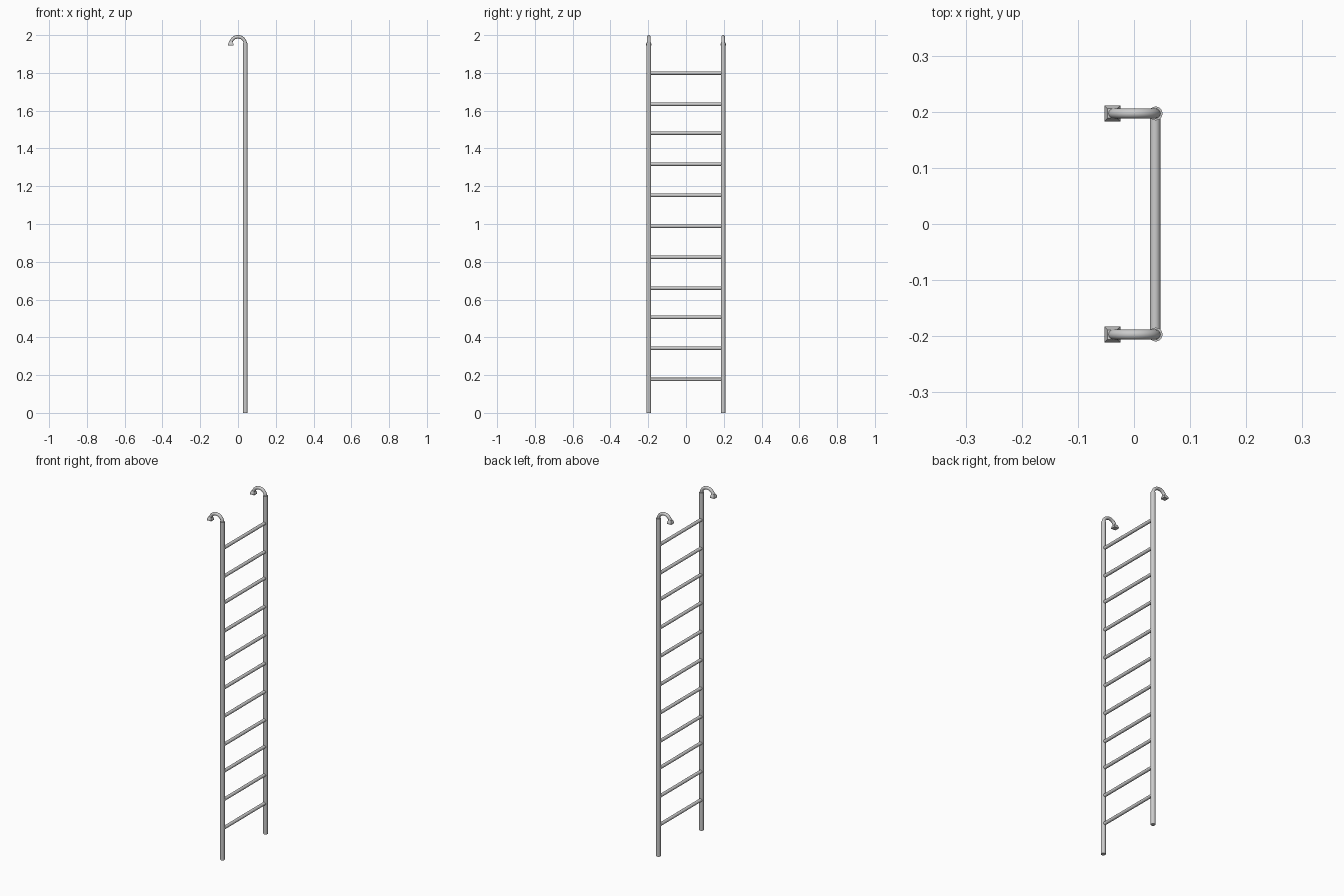
import bpy, math
from mathutils import Vector

if "Cube" in bpy.data.objects:
    bpy.data.objects.remove(bpy.data.objects["Cube"])

RAIL_X, RAIL_Y = 0.0385, 0.197
RAIL_TOP, BEND_Z, BEND_R = 1.957, 1.9525, 0.0385
TUBE_R = 0.009


def smooth(obj):
    bpy.ops.object.select_all(action='DESELECT')
    obj.select_set(True)
    bpy.context.view_layer.objects.active = obj
    bpy.ops.object.shade_smooth_by_angle(angle=math.radians(40))


def rod(name, a, b, r):
    a, b = Vector(a), Vector(b)
    bpy.ops.mesh.primitive_cylinder_add(vertices=20, radius=r, depth=(b - a).length,
                                        location=(a + b) / 2)
    o = bpy.context.object
    o.name = name
    o.rotation_euler = (b - a).to_track_quat('Z', 'Y').to_euler()
    smooth(o)


def mesh_from_rings(name, rings):
    n = len(rings[0])
    verts = [v for ring in rings for v in ring]
    faces = [(i * n + j, i * n + (j + 1) % n, (i + 1) * n + (j + 1) % n, (i + 1) * n + j)
             for i in range(len(rings) - 1) for j in range(n)]
    faces += [tuple(reversed(range(n))), tuple(range(len(verts) - n, len(verts)))]
    me = bpy.data.meshes.new(name)
    me.from_pydata(verts, [], faces)
    o = bpy.data.objects.new(name, me)
    bpy.context.collection.objects.link(o)
    return o


def hook(name, y):
    # half-circle tube swept over the top of the rail
    rings = []
    for i in range(19):
        t = math.pi * i / 18
        ring = []
        for j in range(16):
            u = -2 * math.pi * j / 16
            d = BEND_R + TUBE_R * math.cos(u)
            ring.append((d * math.cos(t), y + TUBE_R * math.sin(u), BEND_Z + d * math.sin(t)))
        rings.append(ring)
    smooth(mesh_from_rings(name, rings))


def pad(name, y):
    # square foot: flat plate with a flared collar
    rings = []
    for h, z in [(0.014, 1.946), (0.014, 1.953), (0.0085, 1.966)]:
        rings.append([(-RAIL_X + sx * h, y + sy * h, z)
                      for sx, sy in ((-1, -1), (1, -1), (1, 1), (-1, 1))])
    mesh_from_rings(name, rings)


# side rails with hooks and pads
for side, s in (("left", -1), ("right", 1)):
    y = s * RAIL_Y
    rod(side + "_rail", (RAIL_X, y, 0), (RAIL_X, y, RAIL_TOP), 0.0123)
    hook(side + "_hook", y)
    pad(side + "_hook_pad", y)

# rungs
heights = [0.177, 0.342, 0.506, 0.66, 0.824, 0.988, 1.152, 1.317, 1.481, 1.634, 1.799]
for i, z in enumerate(heights):
    rod(f"rung_{i + 1}", (RAIL_X - 0.001, -RAIL_Y, z), (RAIL_X - 0.001, RAIL_Y, z), 0.0093)
